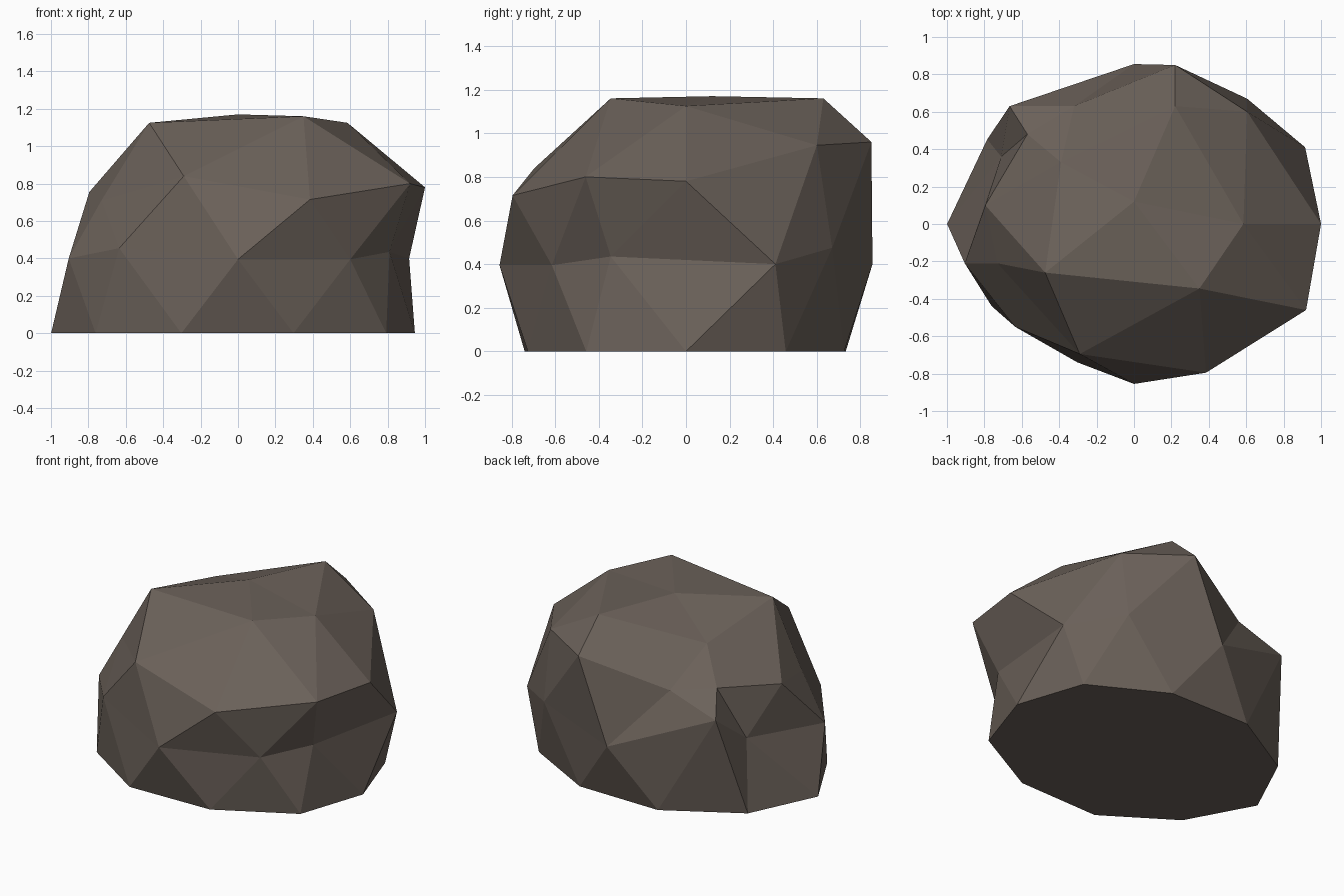
import bpy, bmesh, math

if "Cube" in bpy.data.objects:
    bpy.data.objects.remove(bpy.data.objects["Cube"])

# Stone material
stone = bpy.data.materials.new("brown grey stone")
stone.diffuse_color = (0.147, 0.120, 0.101, 1)
stone.use_nodes = True
stone.node_tree.nodes["Principled BSDF"].inputs["Base Color"].default_value = stone.diffuse_color

# Ground outline: a ten-sided oval with slightly uneven radius
uneven = [.975, 1.01, .99, 1, 1, 1.03, .97, 1.01, .99, 1.01]
base = [(.97 * k * math.cos(i * math.pi / 5), .77 * k * math.sin(i * math.pi / 5), 0)
        for i, k in enumerate(uneven)]

# Chipped levels, counter-clockwise; the lower one sits half a step round
lower = [(.915, .41, .40), (.605, .67, .475), (0, .855, .40), (-.665, .63, .67), (-.71, .36, .46),
         (-.905, -.21, .40), (-.635, -.55, .455), (0, -.855, .395), (.60, -.615, .395), (.81, -.345, .435)]
upper = [(1, 0, .78), (.605, .60, .945), (.22, .85, .96), (-.32, .63, .785), (-.57, .48, .81),
         (-.795, .10, .755), (-.73, -.21, .71), (-.29, -.695, .84), (.385, -.795, .715), (.92, -.46, .80)]
crown = [(.585, 0, 1.125), (.22, .63, 1.16), (-.39, .33, 1.01), (-.475, -.26, 1.125), (.35, -.345, 1.16)]
peak = (0, .12, 1.17)

bm = bmesh.new()
b, l, u, c = [[bm.verts.new(p) for p in ring] for ring in (base, lower, upper, crown)]
top = bm.verts.new(peak)

# Triangulated sides
for i in range(10):
    j = (i + 1) % 10
    for f in ((b[i], b[j], l[i]), (l[i], b[j], l[j]), (l[i], u[j], u[i]), (l[i], l[j], u[j])):
        bm.faces.new(f)

# Shoulder and top facets
for i in range(5):
    j, a, m, n = (i + 1) % 5, 2 * i, 2 * i + 1, (2 * i + 2) % 10
    for f in ((u[a], u[m], c[i]), (u[m], c[j], c[i]), (u[m], u[n], c[j]), (c[i], c[j], top)):
        bm.faces.new(f)

# Flat underside
bm.faces.new(b[::-1])
bmesh.ops.recalc_face_normals(bm, faces=bm.faces)

mesh = bpy.data.meshes.new("rock")
bm.to_mesh(mesh)
bm.free()
mesh.materials.append(stone)
rock = bpy.data.objects.new("rock", mesh)
bpy.context.collection.objects.link(rock)
